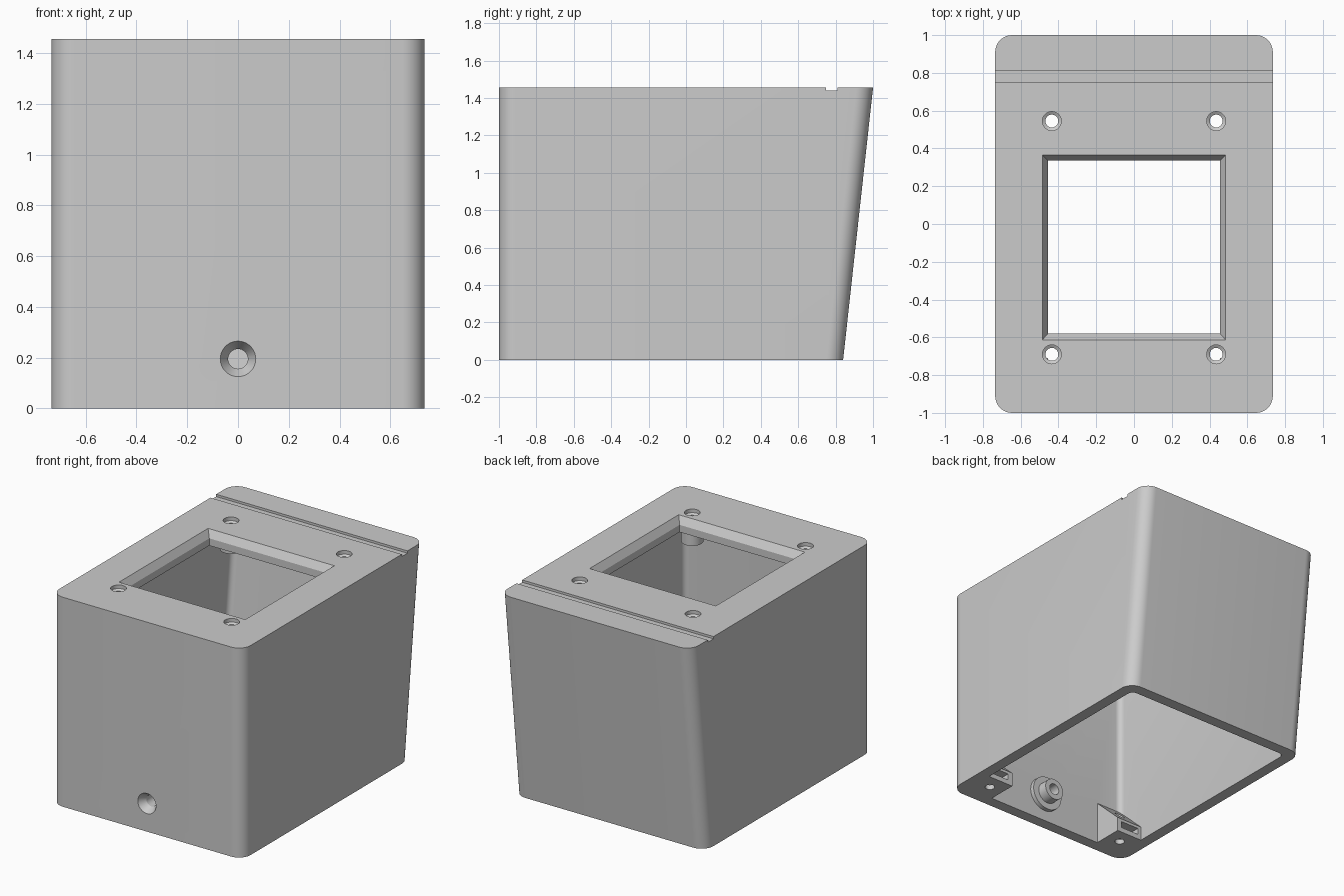
import bpy, bmesh, math
from mathutils import Vector

if "Cube" in bpy.data.objects:
    bpy.data.objects.remove(bpy.data.objects["Cube"])

H = 1.455      # overall height
HW = 0.735     # half width
WALL = 0.08
PLATE = 0.10   # thickness of the top plate

grey = bpy.data.materials.new("plain grey")
grey.diffuse_color = (0.6, 0.6, 0.6, 1)
grey.use_nodes = True
grey.node_tree.nodes["Principled BSDF"].inputs["Base Color"].default_value = grey.diffuse_color


def loft(name, rings):
    """Closed solid through a list of equal-length point rings."""
    bm = bmesh.new()
    rows = [[bm.verts.new(p) for p in r] for r in rings]
    n = len(rows[0])
    for a, b in zip(rows, rows[1:]):
        for i in range(n):
            j = (i + 1) % n
            bm.faces.new((a[i], a[j], b[j], b[i]))
    bm.faces.new(rows[0][::-1])
    bm.faces.new(rows[-1])
    bmesh.ops.recalc_face_normals(bm, faces=bm.faces)
    me = bpy.data.meshes.new(name)
    bm.to_mesh(me)
    bm.free()
    me.materials.append(grey)
    ob = bpy.data.objects.new(name, me)
    bpy.context.collection.objects.link(ob)
    return ob


def rounded(x0, x1, y0, y1, z, r, seg=10):
    """Rounded rectangle ring at height z."""
    pts = []
    for cx, cy, a0 in ((x1 - r, y1 - r, 0), (x0 + r, y1 - r, 90),
                       (x0 + r, y0 + r, 180), (x1 - r, y0 + r, 270)):
        for i in range(seg + 1):
            a = math.radians(a0 + 90 * i / seg)
            pts.append((cx + r * math.cos(a), cy + r * math.sin(a), z))
    return pts


def rect(x0, x1, y0, y1, z):
    return [(x0, y0, z), (x1, y0, z), (x1, y1, z), (x0, y1, z)]


def box(name, x0, x1, y0, y1, z0, z1):
    return loft(name, [rect(x0, x1, y0, y1, z0), rect(x0, x1, y0, y1, z1)])


def turned(name, x, y, z, profile, axis="z", seg=32):
    """Round solid from (radius, distance) pairs along z or y."""
    rings = []
    for r, d in profile:
        ring = []
        for i in range(seg):
            a = 2 * math.pi * i / seg
            u, v = r * math.cos(a), r * math.sin(a)
            ring.append((x + u, y + v, z + d) if axis == "z" else (x + u, y + d, z + v))
        rings.append(ring)
    return loft(name, rings)


def combine(target, tool, op):
    mod = target.modifiers.new("join", "BOOLEAN")
    mod.operation = op
    mod.solver = "EXACT"
    mod.object = tool
    bpy.context.view_layer.objects.active = target
    bpy.ops.object.modifier_apply(modifier=mod.name)
    bpy.data.objects.remove(tool)


def back_y(z):
    """Leaning back wall."""
    return 0.84 + 0.16 * z / H


# Outer shell and hollow inside, open at the bottom
housing = loft("housing", [rounded(-HW, HW, -1, back_y(z), z, 0.09) for z in (0, H)])
cavity = loft("cavity", [rounded(-HW + WALL, HW - WALL, -1 + WALL, back_y(z) - WALL, z, 0.04, 6)
                         for z in (-0.1, H - PLATE)])
combine(housing, cavity, "DIFFERENCE")

# Screw bosses under the top plate
screws = [(sx * 0.435, y) for sx in (-1, 1) for y in (0.545, -0.69)]
for x, y in screws:
    combine(housing, turned("boss", x, y, H, [(0.07, -0.2), (0.07, -0.05)]), "UNION")

# Sloped nut blocks in the front bottom corners
for sx in (-1, 1):
    profile = [(-0.95, 0), (-0.71, 0), (-0.71, 0.1), (-0.92, 0.3), (-0.95, 0.3)]
    block = loft("nut_block", [[(sx * x, y, z) for y, z in profile] for x in (0.455, 0.69)])
    combine(housing, block, "UNION")

# Stepped collar behind the front hole
collar = turned("collar", 0, 0, 0.195,
                [(0.12, -0.95), (0.12, -0.89), (0.075, -0.89), (0.075, -0.82)], "y")
combine(housing, collar, "UNION")

# Window with chamfered rim
window = loft("window", [rect(-0.455, 0.455, -0.58, 0.335, H - 0.2),
                         rect(-0.455, 0.455, -0.58, 0.335, H - 0.05),
                         rect(-0.485, 0.485, -0.613, 0.365, H),
                         rect(-0.485, 0.485, -0.613, 0.365, H + 0.1)])
combine(housing, window, "DIFFERENCE")

# Groove across the top
combine(housing, box("groove", -1, 1, 0.748, 0.81, H - 0.016, H + 0.1), "DIFFERENCE")

# Countersunk screw holes
for x, y in screws:
    hole = turned("hole", x, y, H, [(0.034, -0.3), (0.034, -0.035), (0.05, -0.025), (0.05, 0.1)])
    combine(housing, hole, "DIFFERENCE")

# Front hole with a conical mouth
front = turned("front_hole", 0, 0, 0.195,
               [(0.07, -1.1), (0.07, -1), (0.039, -0.95), (0.039, -0.7)], "y")
combine(housing, front, "DIFFERENCE")

# Bottom screw holes and nut slots
for sx in (-1, 1):
    combine(housing, turned("bolt_hole", sx * 0.56, -0.815, 0, [(0.032, -0.1), (0.032, 0.4)]),
            "DIFFERENCE")
    a, b = sorted((sx * 0.49, sx * 0.63))
    combine(housing, box("nut_slot", a, b, -0.88, -0.6, 0.035, 0.08), "DIFFERENCE")

# Soft shading on the rounded corners only
bpy.ops.object.select_all(action="DESELECT")
housing.select_set(True)
bpy.context.view_layer.objects.active = housing
bpy.ops.object.shade_smooth_by_angle(angle=math.radians(30))
